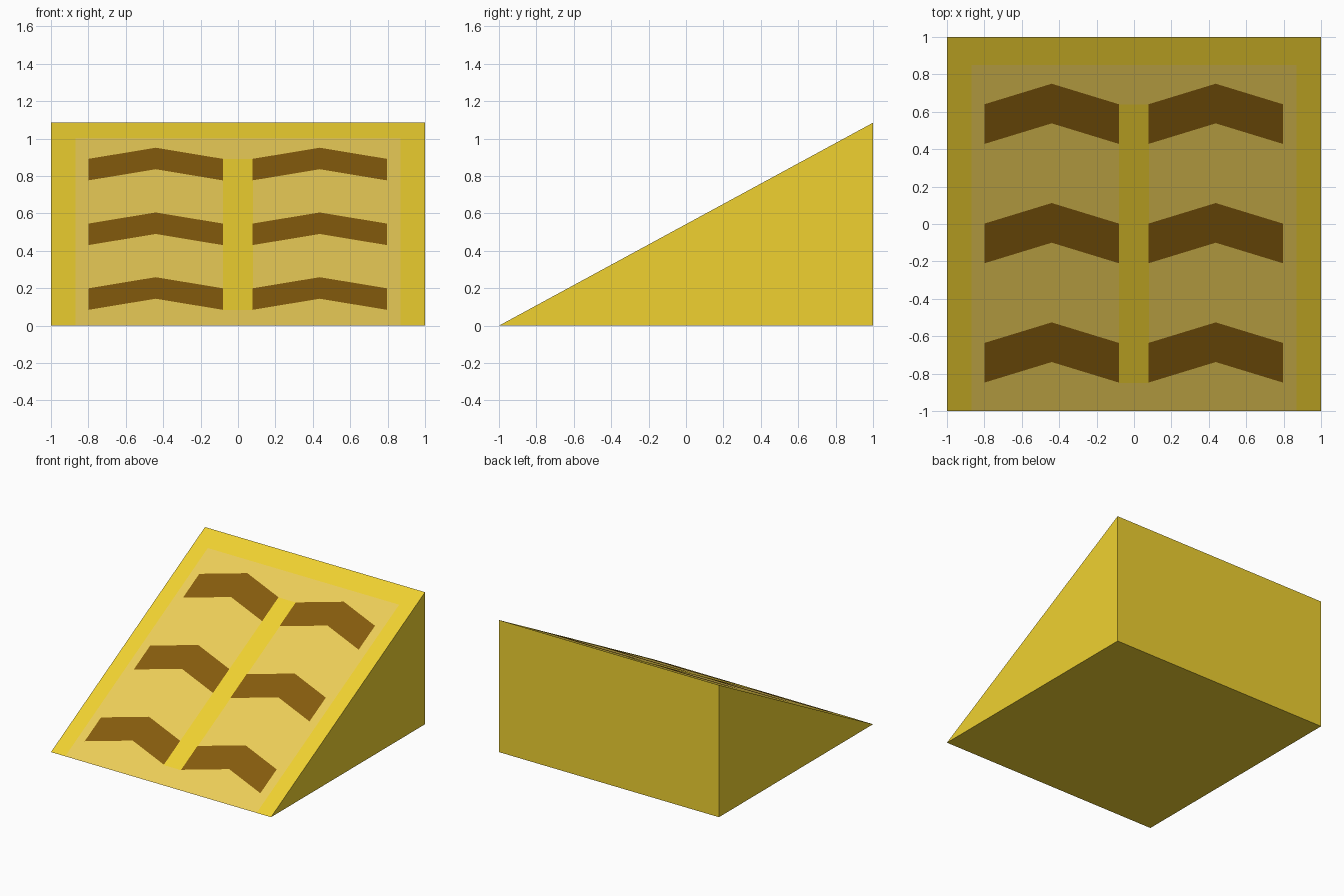
import bpy

if "Cube" in bpy.data.objects:
    bpy.data.objects.remove(bpy.data.objects["Cube"])

HEIGHT = 1.085
SLOPE = HEIGHT / 2


def material(name, rgb):
    m = bpy.data.materials.new(name)
    m.diffuse_color = (*rgb, 1)
    m.use_nodes = True
    m.node_tree.nodes["Principled BSDF"].inputs["Base Color"].default_value = m.diffuse_color
    return m


def make(name, verts, faces, mat):
    mesh = bpy.data.meshes.new(name)
    mesh.from_pydata(verts, [], faces)
    mesh.materials.append(mat)
    obj = bpy.data.objects.new(name, mesh)
    bpy.context.collection.objects.link(obj)
    return obj


def on_slope(name, quads, lift, mat):
    """Lay flat quads, given in plan view (anticlockwise), on the sloped face."""
    verts = [(x, y, (y + 1) * SLOPE + lift) for q in quads for x, y in q]
    faces = [tuple(range(i * 4, i * 4 + 4)) for i in range(len(quads))]
    return make(name, verts, faces, mat)


def rect(x0, x1, y0, y1):
    return [(x0, y0), (x1, y0), (x1, y1), (x0, y1)]


yellow = material("yellow", (0.87, 0.64, 0.03))
pale = material("pale_yellow", (0.85, 0.62, 0.098))
brown = material("brown", (0.235, 0.107, 0.004))

# Solid wedge: right-triangle profile extruded across x
profile = [(-1, 0), (1, 0), (1, HEIGHT)]
verts = [(x, y, z) for x in (-1, 1) for y, z in profile]
make("ramp_body", verts,
     [(2, 1, 0), (3, 4, 5), (0, 1, 4, 3), (1, 2, 5, 4), (2, 0, 3, 5)], yellow)

# Pale panel, framing an open centre strip
on_slope("ramp_panel", [
    rect(-0.87, -0.08, -1, 0.85),
    rect(0.08, 0.87, -1, 0.85),
    rect(-0.08, 0.08, -1, -0.85),
    rect(-0.08, 0.08, 0.64, 0.85),
], 0.001, pale)

# Two columns of three chevrons
for side, cx in (("left", -0.44), ("right", 0.437)):
    for row in range(3):
        y = -0.848 + row * 0.638
        w, rise, t = 0.36, 0.11, 0.212
        on_slope(f"chevron_{side}_{row + 1}", [
            [(cx - w, y), (cx, y + rise), (cx, y + rise + t), (cx - w, y + t)],
            [(cx, y + rise), (cx + w, y), (cx + w, y + t), (cx, y + rise + t)],
        ], 0.002, brown)
